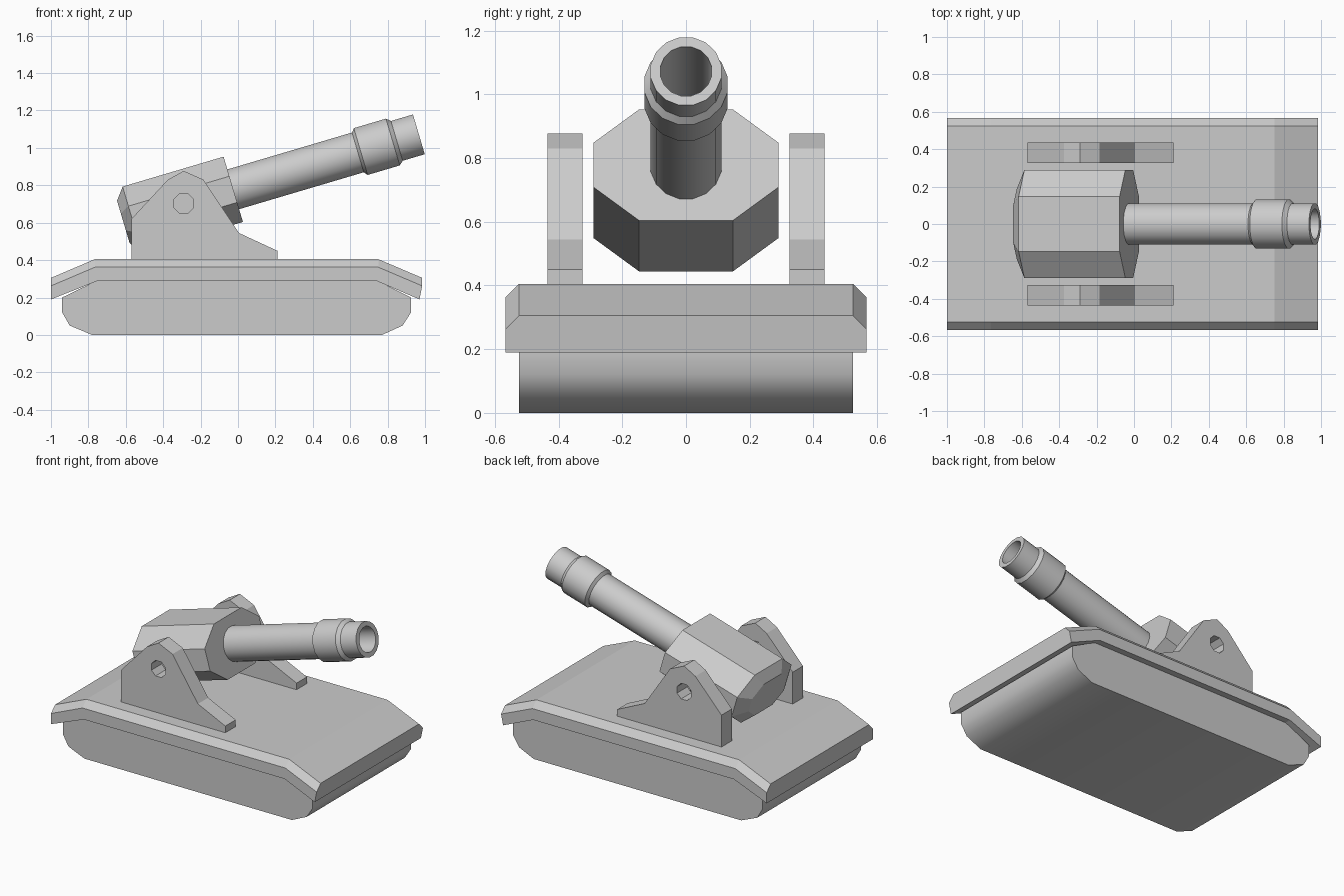
import bpy, bmesh, math
from mathutils import Matrix

if "Cube" in bpy.data.objects:
    bpy.data.objects.remove(bpy.data.objects["Cube"])

TILT = Matrix.Translation((-0.29, 0, 0.70)) @ Matrix.Rotation(-math.radians(16.5), 4, 'Y')


def loft(name, rings, smooth=None, matrix=None):
    """Skin a list of matching point rings, capping both ends."""
    bm = bmesh.new()
    vs = [[bm.verts.new(p) for p in ring] for ring in rings]
    n = len(vs[0])
    for a, b in zip(vs, vs[1:]):
        for i in range(n):
            bm.faces.new((a[i], a[(i + 1) % n], b[(i + 1) % n], b[i]))
    bm.faces.new(vs[0])
    bm.faces.new(vs[-1])
    bmesh.ops.recalc_face_normals(bm, faces=bm.faces)
    if matrix:
        bm.transform(matrix)
    me = bpy.data.meshes.new(name)
    bm.to_mesh(me)
    bm.free()
    ob = bpy.data.objects.new(name, me)
    bpy.context.collection.objects.link(ob)
    if smooth:
        bpy.ops.object.select_all(action='DESELECT')
        ob.select_set(True)
        bpy.context.view_layer.objects.active = ob
        bpy.ops.object.shade_smooth_by_angle(angle=math.radians(smooth))
    return ob


def slab(name, profile, y0, y1, smooth=None):
    """Extrude an x-z profile along y."""
    return loft(name, [[(x, y, z) for x, z in profile] for y in (y0, y1)], smooth)


# Hull between the tracks
slab("hull", [(-0.78, 0), (0.77, 0), (0.88, 0.05), (0.925, 0.12), (0.925, 0.20),
              (0.745, 0.29), (-0.755, 0.29), (-0.94, 0.20), (-0.94, 0.12), (-0.90, 0.05)],
     -0.525, 0.525, 35)

# Deck with chamfered long edges and drooping ends
rings = []
for xt, xb, zt, zb in [(-1, -1, 0.305, 0.19), (-0.765, -0.755, 0.405, 0.287),
                       (0.75, 0.745, 0.405, 0.287), (0.985, 0.97, 0.305, 0.19)]:
    zm = zt - 0.043
    rings.append([(xb, -0.567, zb), (xt, -0.567, zm), (xt, -0.525, zt),
                  (xt, 0.525, zt), (xt, 0.567, zm), (xb, 0.567, zb)])
loft("deck", rings)

# Side brackets with a pivot hole
bracket = [(-0.57, 0.40), (-0.57, 0.62), (-0.375, 0.83), (-0.29, 0.877), (-0.185, 0.83),
           (0.005, 0.545), (0.21, 0.45), (0.21, 0.40)]
hole = [(-0.29 + 0.057 * math.cos(math.pi * (i + 0.5) / 4),
         0.702 + 0.057 * math.sin(math.pi * (i + 0.5) / 4)) for i in range(8)]
cutter = slab("hole_cutter", hole, -0.6, 0.6)
cutter.hide_render = True
cutter.hide_set(True)
for side, s in (("front", -1), ("back", 1)):
    ob = slab(side + "_bracket", bracket, s * 0.325, s * 0.435)
    mod = ob.modifiers.new("hole", 'BOOLEAN')
    mod.operation = 'DIFFERENCE'
    mod.solver = 'EXACT'
    mod.object = cutter

# Octagonal breech block, tapered at the rear
octagon = [(-0.147, -0.182), (0.147, -0.182), (0.29, -0.073), (0.29, 0.073),
           (0.147, 0.182), (-0.147, 0.182), (-0.29, 0.073), (-0.29, -0.073)]
loft("breech", [[(x, y * k, z * k) for y, z in octagon]
                for x, k in ((-0.337, 0.65), (-0.287, 1), (0.276, 1))], matrix=TILT)

# Hollow barrel with a thick muzzle band
N = 16
barrel = [(0.25, 0.113), (0.971, 0.113), (0.987, 0.133), (1.166, 0.133),
          (1.188, 0.113), (1.311, 0.113), (1.311, 0.082), (0.65, 0.082)]
loft("barrel", [[(x, r * math.sin(2 * math.pi * (i + 0.5) / N), r * math.cos(2 * math.pi * (i + 0.5) / N))
                 for i in range(N)] for x, r in barrel], 30, TILT)
